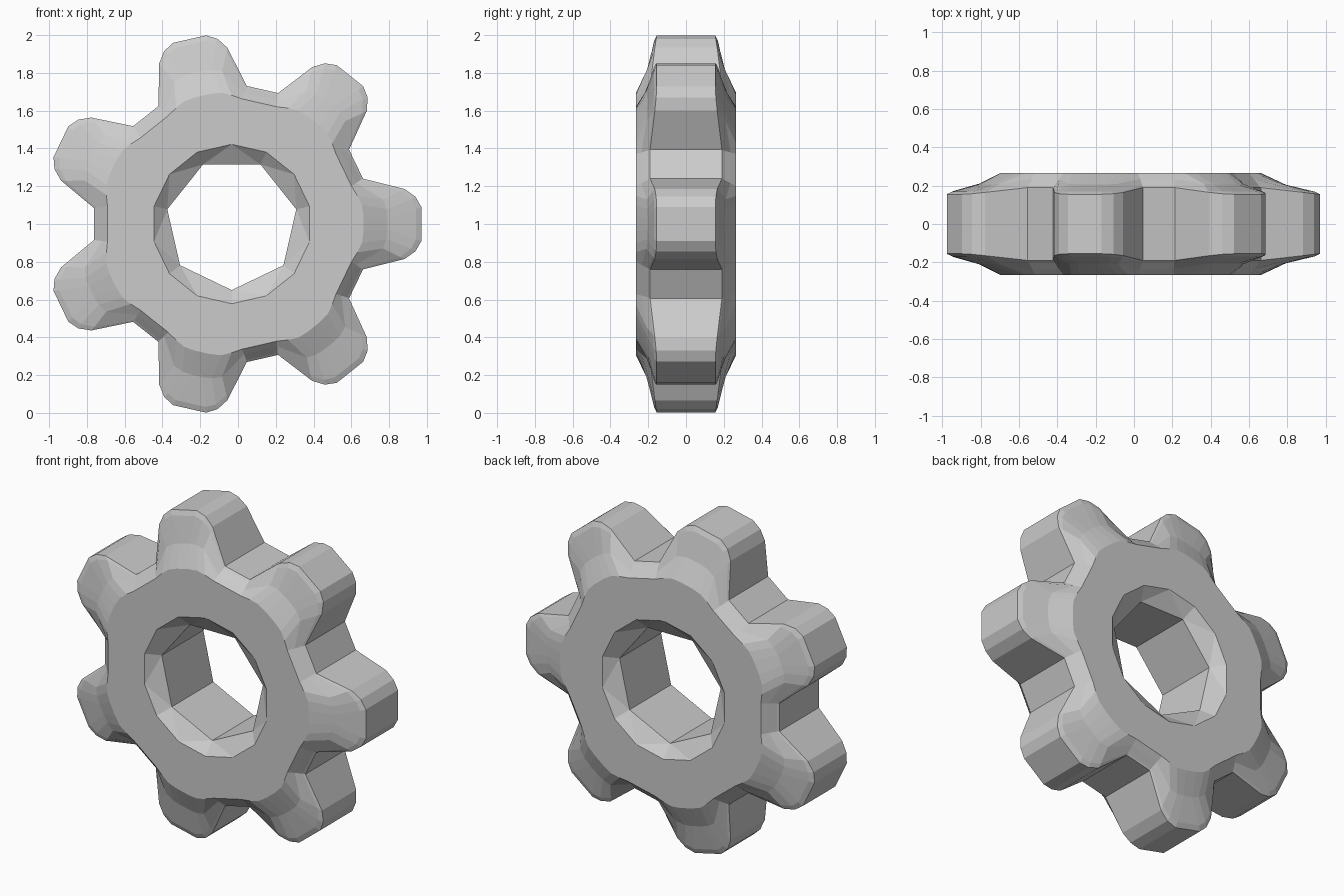
import bpy, bmesh
from math import sin, cos, pi

if "Cube" in bpy.data.objects:
    bpy.data.objects.remove(bpy.data.objects["Cube"])

CX, CZ, TEETH = -0.033, 1.0, 7
STEP = 2 * pi / TEETH

# Half-tooth contours (radial, sideways, half thickness), root to tip
EDGE = [(.695, .24, .19), (.915, .185, .165), (.972, .145, .158), (1.004, .09, .155)]
BEVEL = [(.685, .235, .2), (.89, .175, .174), (.95, .13, .171), (.975, .08, .169)]
DOME = [(.658, .217, .235), (.80, .13, .21), (.82, .08, .206), (.825, .03, .205)]
FACE = [(.634, .2, .265), (.665, .15, .265), (.69, .1, .265), (.697, .04, .265)]

bm = bmesh.new()


def tooth_ring(half, side):
    """Repeat a mirrored tooth contour around the hub."""
    pts = [(r, -w, y) for r, w, y in half] + [(r, w, y) for r, w, y in reversed(half)]
    ring = []
    for t in range(TEETH):
        c, s = cos(t * STEP), sin(t * STEP)
        for r, w, y in pts:
            ring.append(bm.verts.new((CX + r * c - w * s, side * y, CZ + r * s + w * c)))
    return ring


def round_ring(count, radius, y, start):
    return [bm.verts.new((CX + radius * cos(start + 2 * pi * i / count), y,
                          CZ + radius * sin(start + 2 * pi * i / count)))
            for i in range(count)]


def bridge(a, b):
    n = len(a)
    for i in range(n):
        j = (i + 1) % n
        bm.faces.new((a[i], a[j], b[j], b[i]))


ends = []
for side in (-1, 1):
    # Domed teeth and bevelled shoulder
    rings = [tooth_ring(h, side) for h in (EDGE, BEVEL, DOME, FACE)]
    for a, b in zip(rings, rings[1:]):
        bridge(a, b)
    # Flat hub face around the 14-sided opening
    face = rings[-1]
    rim = round_ring(2 * TEETH, .422, side * .265, -STEP / 4)
    bore = round_ring(TEETH, .35, side * .2, STEP / 4)
    for t in range(TEETH):
        a, b, c = rim[2 * t], rim[2 * t + 1], rim[(2 * t + 2) % 14]
        d = rim[(2 * t + 3) % 14]
        bm.faces.new(face[8 * t:8 * t + 8] + [b, a])
        bm.faces.new((face[8 * t + 7], face[(8 * t + 8) % 56], c, b))
        # Countersink from the opening to the seven-sided bore
        e, f = bore[t], bore[(t + 1) % TEETH]
        bm.faces.new((e, b, c))
        bm.faces.new((e, c, f))
        bm.faces.new((f, c, d))
    ends.append((rings[0], bore))

# Tooth flanks and bore wall
bridge(ends[0][0], ends[1][0])
bridge(ends[0][1], ends[1][1])
bmesh.ops.recalc_face_normals(bm, faces=bm.faces[:])

mesh = bpy.data.meshes.new("gear")
bm.to_mesh(mesh)
bm.free()
bpy.context.collection.objects.link(bpy.data.objects.new("gear", mesh))
